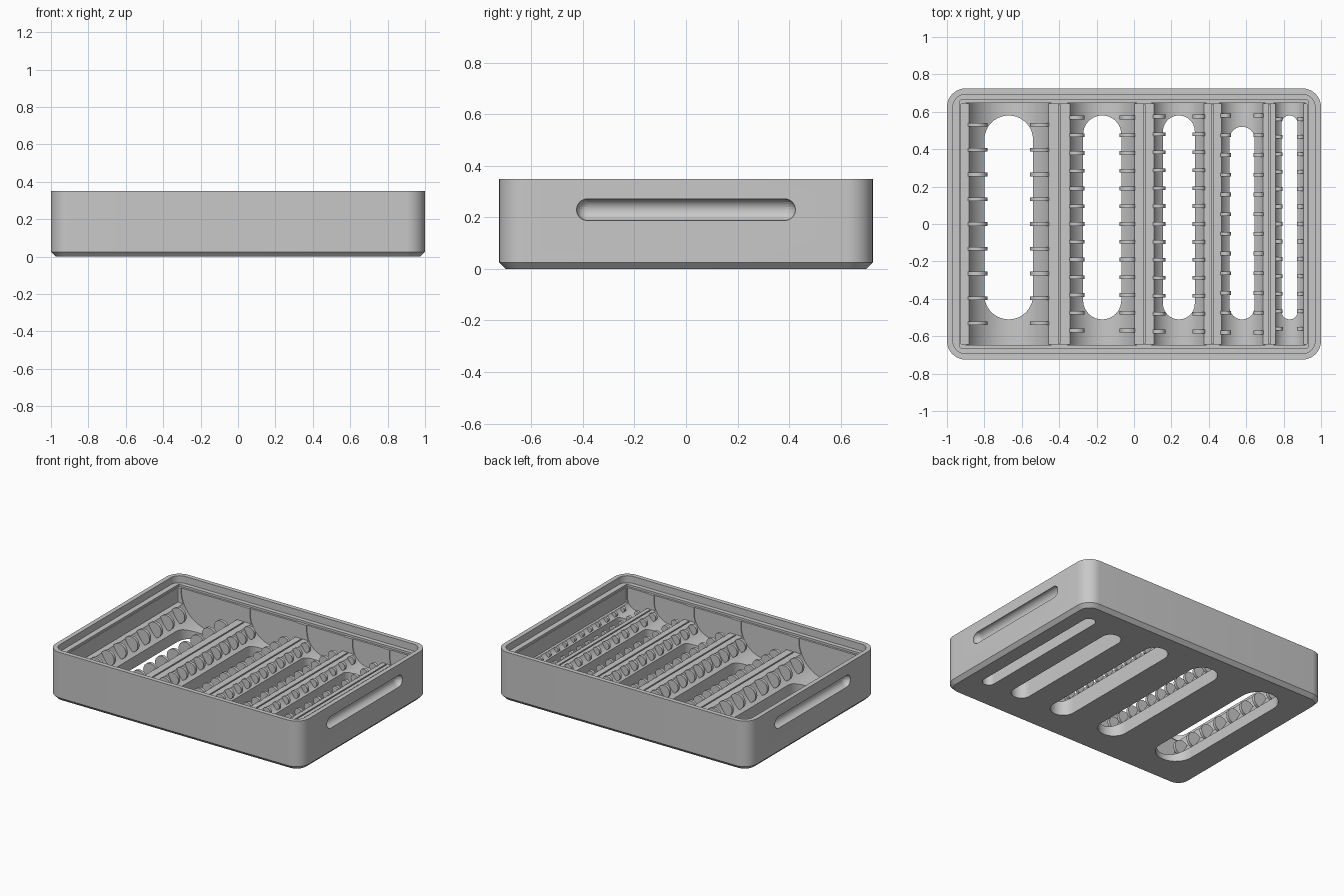
import bpy, bmesh
from math import pi, sin, cos, sqrt, radians
from mathutils import Matrix, Vector

if "Cube" in bpy.data.objects:
    bpy.data.objects.remove(bpy.data.objects["Cube"], do_unlink=True)

grey = bpy.data.materials.new("plain_grey")
grey.use_nodes = True
COLOUR = (0.58, 0.58, 0.58, 1)
grey.diffuse_color = COLOUR
grey.node_tree.nodes["Principled BSDF"].inputs["Base Color"].default_value = COLOUR


def finish(name, bm):
    bmesh.ops.recalc_face_normals(bm, faces=bm.faces[:])
    mesh = bpy.data.meshes.new(name)
    bm.to_mesh(mesh)
    bm.free()
    mesh.materials.append(grey)
    obj = bpy.data.objects.new(name, mesh)
    bpy.context.collection.objects.link(obj)
    return obj


def loft(name, rings):
    """Closed solid skinned through rings with equal point counts."""
    bm = bmesh.new()
    loops = [[bm.verts.new(p) for p in ring] for ring in rings]
    n = len(loops[0])
    for a, b in zip(loops, loops[1:]):
        for i in range(n):
            j = (i + 1) % n
            bm.faces.new((a[i], a[j], b[j], b[i]))
    bm.faces.new(loops[0])
    bm.faces.new(loops[-1])
    return finish(name, bm)


def round_rect(hx, hy, r, z, x=0, y=0, steps=10):
    ring = []
    for k, (sx, sy) in enumerate(((1, 1), (-1, 1), (-1, -1), (1, -1))):
        for i in range(steps + 1):
            a = pi / 2 * (k + i / steps)
            ring.append((x + sx * (hx - r) + r * cos(a), y + sy * (hy - r) + r * sin(a), z))
    return ring


def block(name, hx, hy, r, z0, z1, x=0, y=0):
    return loft(name, [round_rect(hx, hy, r, z, x, y) for z in (z0, z1)])


def channel(name, x, r, cz, hy, top):
    """U-shaped trough cutter running along y."""
    prof = [(x + r, top), (x - r, top)]
    prof += [(x - r * cos(pi * i / 40), cz - r * sin(pi * i / 40)) for i in range(41)]
    return loft(name, [[(px, y, pz) for px, pz in prof] for y in (-hy, hy)])


def capsule(name, x, z, hy, r):
    """Hand grip cutter along y with ball ends."""
    bm = bmesh.new()
    for s in (-1, 1):
        bmesh.ops.create_uvsphere(bm, u_segments=24, v_segments=12, radius=r,
                                  matrix=Matrix.Translation((x, s * (hy - r), z)))
    hull = bmesh.ops.convex_hull(bm, input=bm.verts[:])
    junk = [v for v in hull["geom_interior"] if isinstance(v, bmesh.types.BMVert)]
    bmesh.ops.delete(bm, geom=junk, context="VERTS")
    inner = [f for f in bm.faces if all(abs(v.co.y) < hy - r - 0.002 for v in f.verts)]
    bmesh.ops.delete(bm, geom=inner, context="FACES")
    return finish(name, bm)


def activate(obj):
    bpy.ops.object.select_all(action="DESELECT")
    obj.select_set(True)
    bpy.context.view_layer.objects.active = obj


def cut(obj, cutter):
    cutter.hide_render = True
    activate(obj)
    mod = obj.modifiers.new("cut", "BOOLEAN")
    mod.operation, mod.solver, mod.object = "DIFFERENCE", "EXACT", cutter
    bpy.ops.object.modifier_apply(modifier=mod.name)
    bpy.data.objects.remove(cutter, do_unlink=True)


# Tray shell with chamfered base
tray = loft("tray", [round_rect(0.975, 0.7, 0.075, 0), round_rect(1, 0.725, 0.1, 0.026),
                     round_rect(1, 0.725, 0.1, 0.35)])

# Lid recess and inner well
RIDGE = 0.18
cut(tray, block("lid_recess", 0.968, 0.693, 0.068, 0.3, 0.5))
cut(tray, block("ledge_step", 0.93, 0.662, 0.004, 0.285, 0.5))
cut(tray, block("well", 0.925, 0.643, 0.004, RIDGE, 0.5))

# Troughs: centre x, half width, radius, axis height, slot half width, slot y ends, rib count, rib reach
troughs = (
    (-0.67, 0.22, 0.23, 0.27, 0.13, -0.51, 0.58, 9, 0.53),
    (-0.17, 0.18, 0.187, 0.25, 0.102, -0.51, 0.58, 13, 0.57),
    (0.24, 0.14, 0.148, 0.243, 0.085, -0.51, 0.58, 13, 0.575),
    (0.578, 0.115, 0.124, 0.235, 0.067, -0.51, 0.52, 12, 0.58),
    (0.832, 0.075, 0.085, 0.22, 0.043, -0.51, 0.58, 13, 0.56),
)
for x, half, r, cz, slot, y0, y1, count, reach in troughs:
    cut(tray, channel("trough", x, r, cz, 0.648, 0.5))
    cut(tray, block("slot", slot, (y1 - y0) / 2, slot - 0.0005, -0.1, 0.3, x, (y0 + y1) / 2))

# Fine grooves along the ridge tops
for x in (-0.4, 0.055, 0.42, 0.725):
    cut(tray, block("ridge_groove", 0.005, 0.64, 0.002, RIDGE - 0.012, 0.3, x))

# Hand grips in both ends
for side in (-1, 1):
    cut(tray, capsule("grip", side, 0.23, 0.425, 0.042))

# Rounded divider ribs on both walls of each trough
ribs = []
for k, (x, half, r, cz, slot, y0, y1, count, reach) in enumerate(troughs):
    bm = bmesh.new()
    dx = 0.77 * half
    z = cz - sqrt(r * r - dx * dx) + 0.17 * half
    for side in (-1, 1):
        for i in range(count):
            y = reach * (2 * i / (count - 1) - 1)
            place = Matrix.Translation(Vector((x + side * dx, y, z))) @ Matrix.Rotation(pi / 2, 4, "X")
            bmesh.ops.create_cone(bm, cap_ends=True, segments=28, radius1=0.25 * half,
                                  radius2=0.25 * half, depth=0.02, matrix=place)
    ribs.append(finish(f"divider_ribs_{k + 1}", bm))

for obj in [tray] + ribs:
    activate(obj)
    bpy.ops.object.shade_smooth_by_angle(angle=radians(30))
